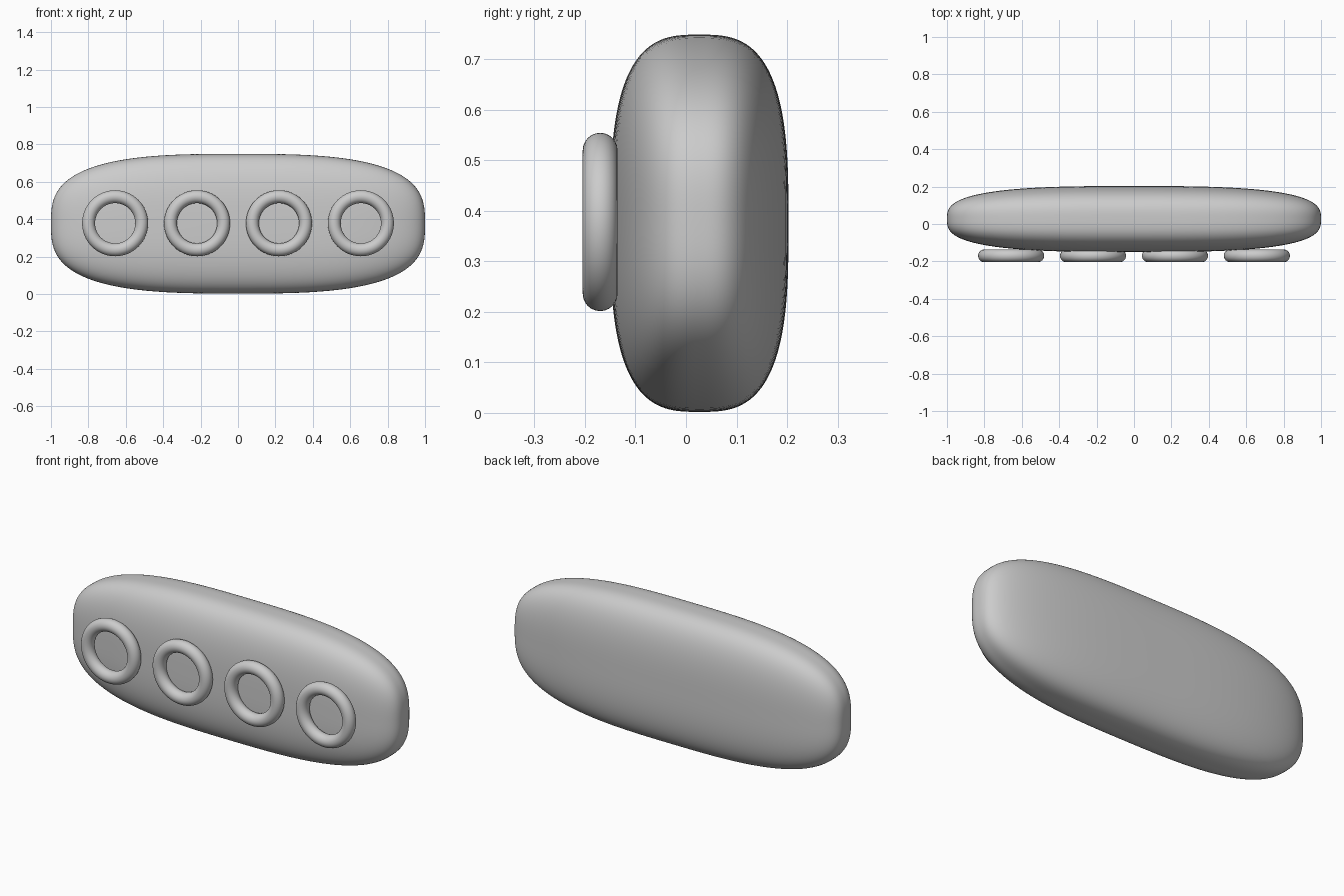
import bpy, bmesh, math

if "Cube" in bpy.data.objects:
    bpy.data.objects.remove(bpy.data.objects["Cube"])

POWER = 3.0                       # softness of the rounded block
HALF = (1.0, 0.1765, 0.3735)      # half sizes of the body
CENTRE = (0.0, 0.0265, 0.3755)


def smooth(obj):
    for poly in obj.data.polygons:
        poly.use_smooth = True


# Body: a finely divided cube pushed out to a soft rounded block
bm = bmesh.new()
bmesh.ops.create_cube(bm, size=2)
bmesh.ops.subdivide_edges(bm, edges=bm.edges[:], cuts=39, use_grid_fill=True)
for v in bm.verts:
    length = sum(abs(c) ** POWER for c in v.co) ** (1 / POWER)
    v.co = [CENTRE[i] + HALF[i] * v.co[i] / length for i in range(3)]
bmesh.ops.recalc_face_normals(bm, faces=bm.faces[:])
mesh = bpy.data.meshes.new("body")
bm.to_mesh(mesh)
bm.free()
body = bpy.data.objects.new("body", mesh)
bpy.context.collection.objects.link(body)
smooth(body)

# Four finger rings in a row across the front
for i, x in enumerate((-0.657, -0.219, 0.219, 0.657)):
    bpy.ops.mesh.primitive_torus_add(
        major_radius=0.142, minor_radius=0.0345,
        major_segments=64, minor_segments=24,
        location=(x, -0.17, 0.378), rotation=(math.pi / 2, 0, 0))
    ring = bpy.context.object
    ring.name = f"front_ring_{i + 1}"
    smooth(ring)
